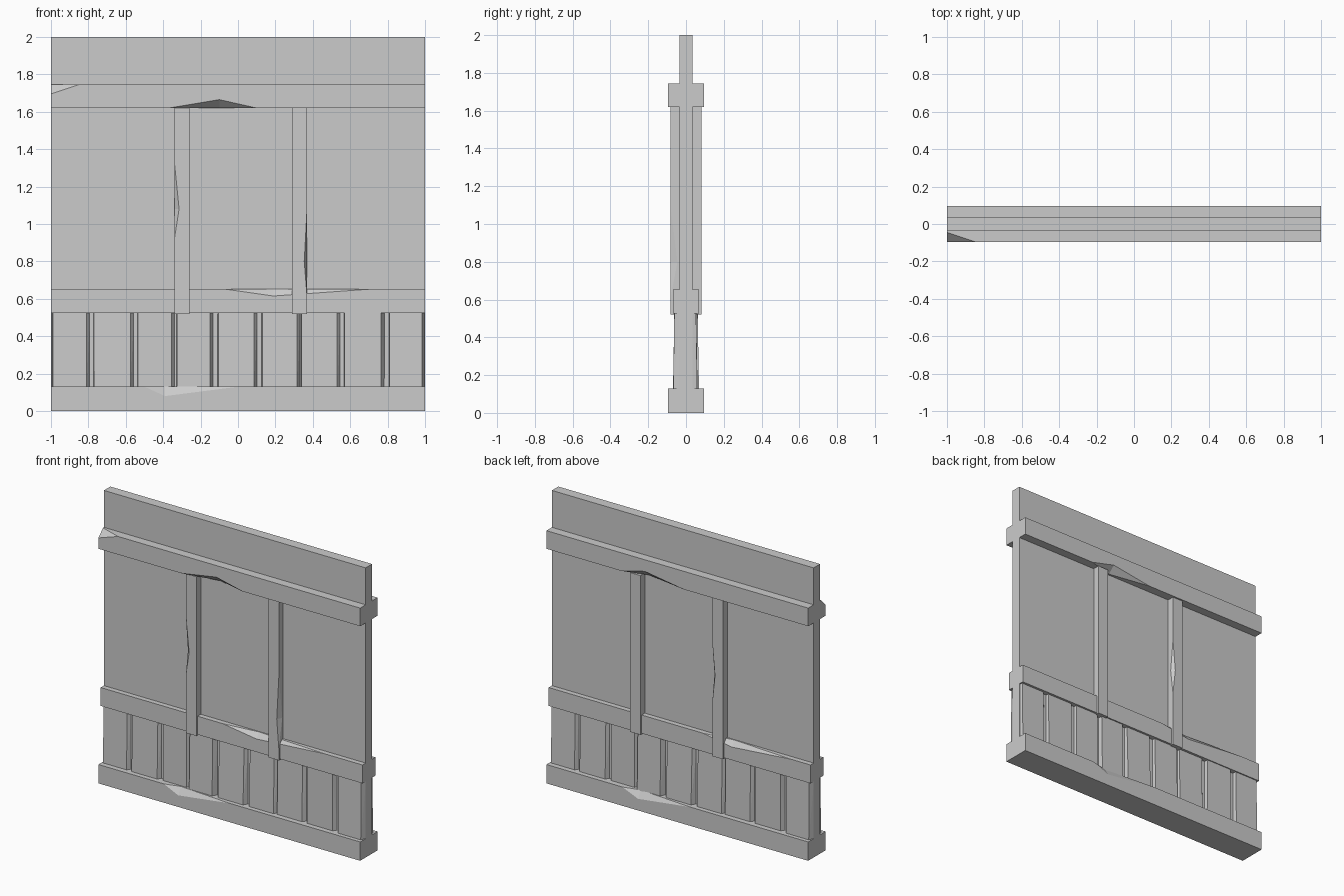
import bpy, bmesh, random
from mathutils import Vector

if "Cube" in bpy.data.objects:
    bpy.data.objects.remove(bpy.data.objects["Cube"])

random.seed(4)


def hull(name, pts):
    """Convex solid from a few corner points."""
    bm = bmesh.new()
    for p in pts:
        bm.verts.new(p)
    bmesh.ops.convex_hull(bm, input=bm.verts[:])
    bmesh.ops.dissolve_limit(bm, angle_limit=0.001, verts=bm.verts[:], edges=bm.edges[:])
    bmesh.ops.recalc_face_normals(bm, faces=bm.faces[:])
    me = bpy.data.meshes.new(name)
    bm.to_mesh(me)
    bm.free()
    ob = bpy.data.objects.new(name, me)
    bpy.context.collection.objects.link(ob)
    return ob


def box(name, x0, x1, y, z0, z1):
    return hull(name, [(a, b, c) for a in (x0, x1) for b in (-y, y) for c in (z0, z1)])


def chip(ob, a, b, p, q):
    """Cut a splinter from the edge a-b, reaching p and q on the two adjacent faces."""
    a, b, p, q = map(Vector, (a, b, p, q))
    mid = (p + q) / 2
    t = max(0, min(1, (mid - a).dot(b - a) / (b - a).length_squared))
    out = mid + (a + (b - a) * t - mid) * 4
    cut = hull("chip_cutter", [a, b, p + (p - q) * 0.3, q + (q - p) * 0.3, out])
    cut.hide_render = True
    cut.hide_viewport = True
    mod = ob.modifiers.new("chip", 'BOOLEAN')
    mod.operation = 'DIFFERENCE'
    mod.solver = 'EXACT'
    mod.object = cut


def rail_chip(ob, side, y, z, xa, xb, xp, dz, depth):
    """Chip on a horizontal rail edge; side -1 is front, +1 is back."""
    chip(ob, (xa, side * y, z), (xb, side * y, z),
         (xp, side * y, z + dz), (xp, side * (y - depth), z))


# Wall slab
box("wall_panel", -1, 1, 0.035, 0.06, 2)

# Horizontal rails
top = box("top_rail", -1, 1, 0.095, 1.62, 1.745)
mid = box("middle_rail", -1, 1, 0.07, 0.525, 0.652)
base = box("base_rail", -1, 1, 0.095, 0, 0.13)

# Worn edges on the rails
rail_chip(top, -1, 0.095, 1.62, -0.37, 0.10, -0.10, 0.045, 0.05)
rail_chip(top, 1, 0.095, 1.62, -0.05, 0.43, 0.25, 0.045, 0.05)
rail_chip(mid, -1, 0.07, 0.652, -0.07, 0.71, 0.19, -0.037, 0.03)
rail_chip(mid, 1, 0.07, 0.652, -0.85, -0.18, -0.40, -0.037, 0.03)
rail_chip(base, -1, 0.095, 0.13, -0.50, 0.0, -0.39, -0.05, 0.03)
rail_chip(base, 1, 0.095, 0.13, -0.10, 0.42, 0.30, -0.05, 0.03)

# Broken corner of the top rail
corner = [(-1.05, -0.145, 1.7617), (-0.85, -0.095, 1.745), (-1, -0.045, 1.745),
          (-1, -0.095, 1.695)]
cut = hull("corner_cutter", corner[1:] + [(-1.1, -0.15, 1.8)])
cut.hide_render = cut.hide_viewport = True
m = top.modifiers.new("corner", 'BOOLEAN')
m.solver = 'EXACT'
m.object = cut

# Vertical posts
left = box("left_post", -0.34, -0.26, 0.083, 0.52, 1.62)
right = box("right_post", 0.29, 0.37, 0.083, 0.52, 1.62)
chip(left, (-0.34, -0.083, 0.92), (-0.34, -0.083, 1.33),
     (-0.315, -0.083, 1.08), (-0.34, -0.06, 1.08))
chip(left, (-0.26, 0.083, 0.9), (-0.26, 0.083, 1.3),
     (-0.28, 0.083, 1.08), (-0.26, 0.06, 1.08))
chip(right, (0.37, -0.083, 0.6), (0.37, -0.083, 1.1),
     (0.354, -0.083, 0.8), (0.37, -0.045, 0.8))

# Lower boards, the back set being the front set turned half a circle
boards = [(-0.99, -0.81), (-0.77, -0.575), (-0.535, -0.355), (-0.325, -0.15), (-0.105, 0.085),
          (0.13, 0.315), (0.34, 0.53), (0.57, 0.765), (0.81, 0.985)]
for i, (x0, x1) in enumerate(boards):
    low = 0.062 + random.uniform(-0.006, 0.008)
    high = 0.058 + random.uniform(-0.006, 0.006)
    pts = []
    for z, y in ((0.12, low), (0.535, high)):
        pts += [(x0, -y, z), (x1, -y, z), (x0 - 0.004, -0.03, z), (x1 + 0.02, -0.03, z)]
    pts = [(max(-1, min(1, x)), y, z) for x, y, z in pts]
    hull(f"front_board_{i + 1}", pts)
    hull(f"back_board_{i + 1}", [(-x, -y, z) for x, y, z in pts])
